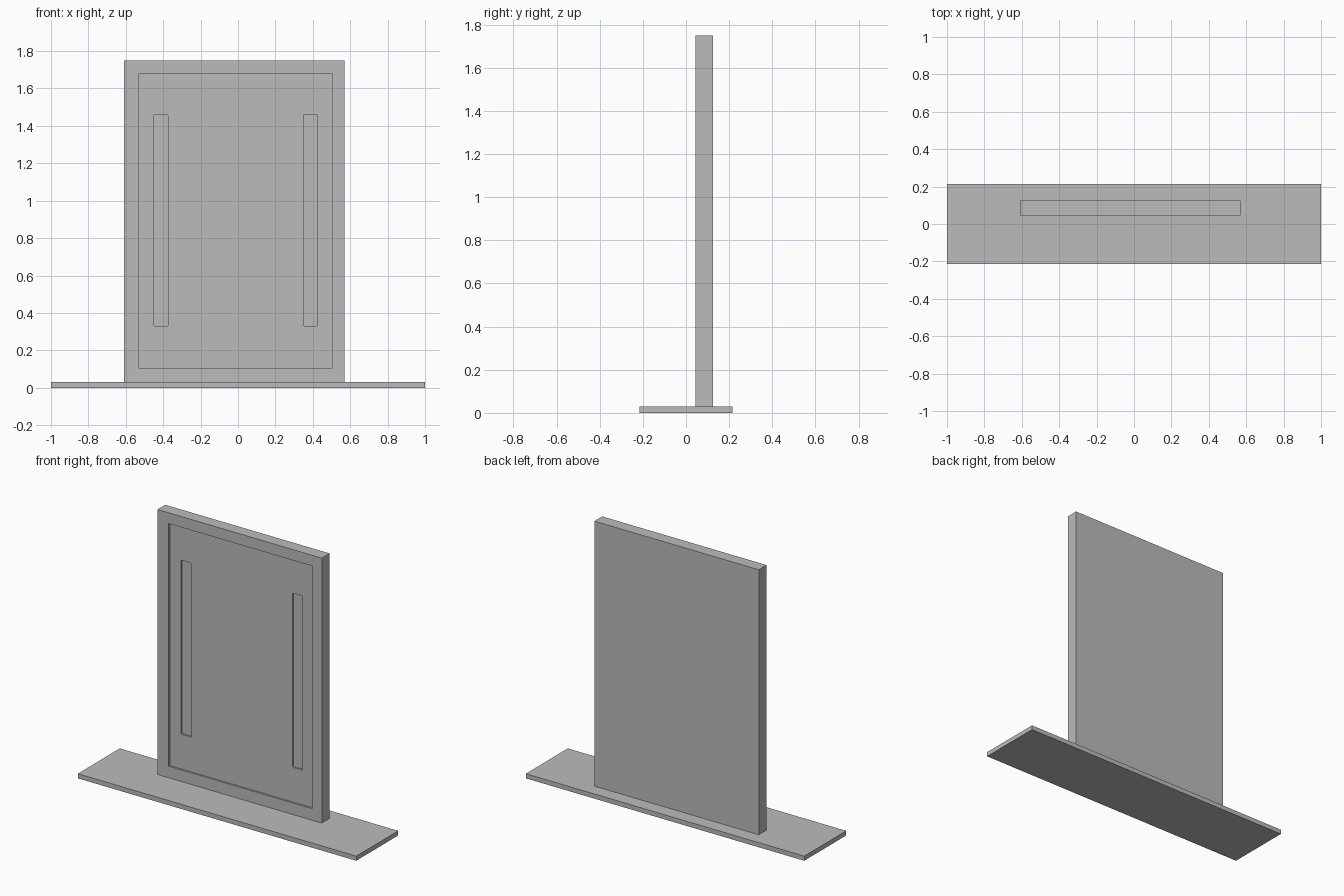
import bpy
import bmesh
from mathutils import Matrix, Vector

default_cube = bpy.data.objects.get("Cube")
if default_cube:
    bpy.data.objects.remove(default_cube, do_unlink=True)

GREY = 0.5
material = bpy.data.materials.new("plain grey")
material.use_nodes = True
material.diffuse_color = (GREY, GREY, GREY, 1)
material.node_tree.nodes["Principled BSDF"].inputs["Base Color"].default_value = (GREY, GREY, GREY, 1)


def box(name, low, high, corner=0):
    """Box between two corners, optionally rounding the edges that run along y."""
    low, high = Vector(low), Vector(high)
    bm = bmesh.new()
    bmesh.ops.create_cube(bm, size=1, matrix=Matrix.Translation((low + high) / 2)
                          @ Matrix.Diagonal((high - low).to_4d()))
    if corner:
        along_y = [e for e in bm.edges if abs(e.verts[0].co.y - e.verts[1].co.y) > 0.001]
        bmesh.ops.bevel(bm, geom=along_y, offset=corner, segments=3,
                        profile=0.5, affect='EDGES')
    mesh = bpy.data.meshes.new(name)
    bm.to_mesh(mesh)
    bm.free()
    mesh.materials.append(material)
    obj = bpy.data.objects.new(name, mesh)
    bpy.context.collection.objects.link(obj)
    return obj


def cut(target, cutter):
    """Subtract a hidden cutter from the target."""
    cutter.hide_render = True
    cutter.hide_viewport = True
    cutter.display_type = 'WIRE'
    mod = target.modifiers.new(cutter.name, 'BOOLEAN')
    mod.operation = 'DIFFERENCE'
    mod.solver = 'EXACT'
    mod.object = cutter


# Base plate and upright slab
base_top, front, step = 0.03, 0.045, 0.012
box("base_plate", (-1, -0.215, 0), (1, 0.215, base_top))
slab = box("upright_slab", (-0.61, front, base_top), (0.57, 0.125, 1.75))

# Shallow front recess, framed by the slab border
left_edge, right_edge = -0.53, 0.505
cut(slab, box("recess_cutter", (left_edge, front - 0.05, 0.105),
              (right_edge, front + step, 1.68)))

# Mirrored pair of deeper vertical slots
middle = (left_edge + right_edge) / 2
for name, side in (("right", -1), ("left", 1)):
    x = middle + side * 0.4
    cut(slab, box(name + "_slot_cutter", (x - 0.0375, front - 0.04, 0.33),
                  (x + 0.0375, front + 2 * step, 1.46), corner=0.006))
